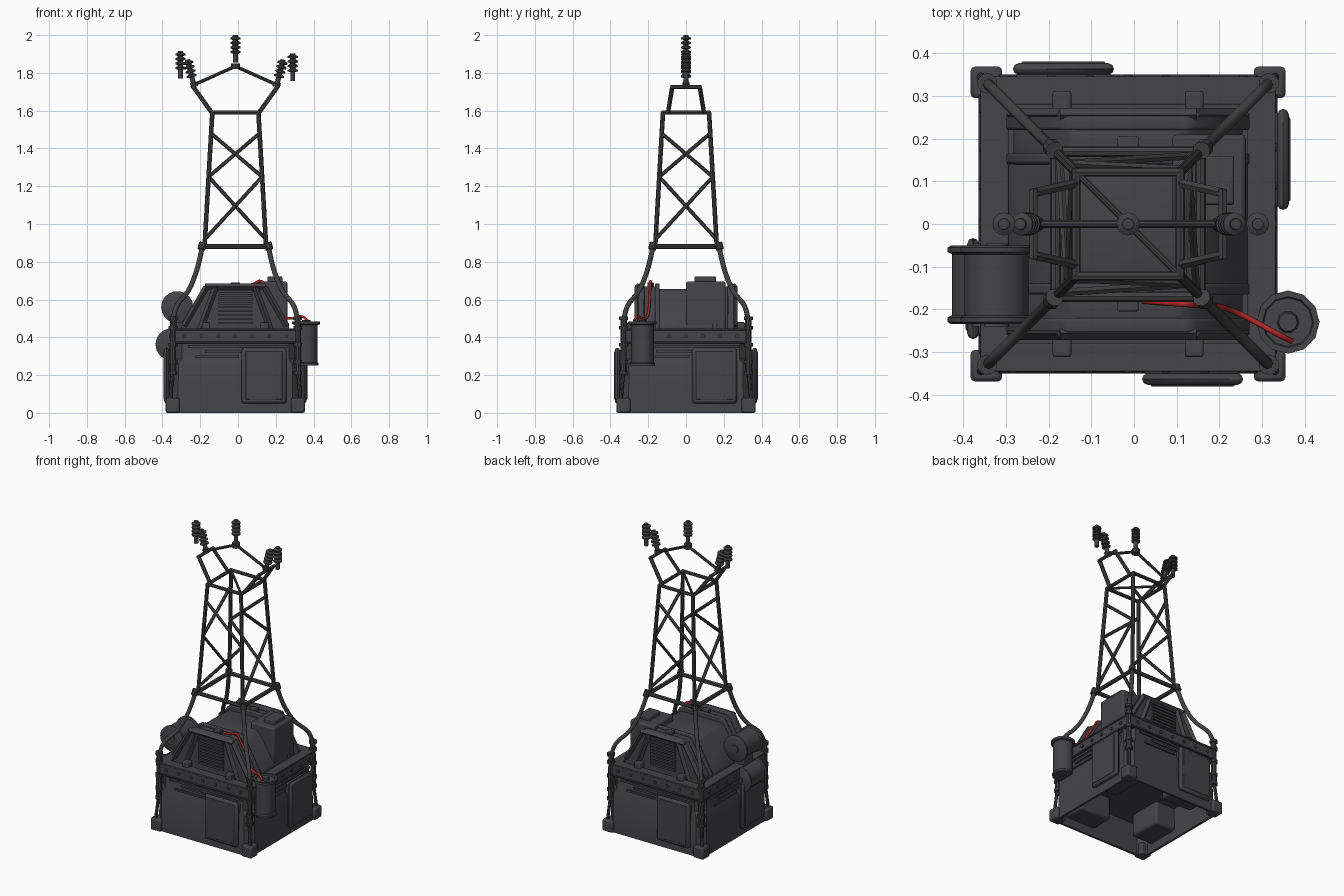
import bpy, bmesh, math
from mathutils import Vector, Matrix

if "Cube" in bpy.data.objects:
    bpy.data.objects.remove(bpy.data.objects["Cube"])

C = -0.014  # centre line of the tower


def material(name, rgb):
    m = bpy.data.materials.new(name)
    m.diffuse_color = (*rgb, 1)
    m.use_nodes = True
    m.node_tree.nodes["Principled BSDF"].inputs["Base Color"].default_value = m.diffuse_color
    return m


STEEL = material("dark_steel", (0.058, 0.057, 0.064))
FRAME = material("frame_steel", (0.053, 0.053, 0.056))
RED = material("red_cable", (0.45, 0.02, 0.02))


def finish(bm, name, mat, bevel=0, smooth=True):
    bmesh.ops.recalc_face_normals(bm, faces=bm.faces)
    me = bpy.data.meshes.new(name)
    bm.to_mesh(me)
    bm.free()
    ob = bpy.data.objects.new(name, me)
    bpy.context.collection.objects.link(ob)
    me.materials.append(mat)
    if bevel:
        b = ob.modifiers.new("Bevel", "BEVEL")
        b.width, b.segments, b.limit_method = bevel, 2, "ANGLE"
    if smooth:
        bpy.ops.object.select_all(action="DESELECT")
        bpy.context.view_layer.objects.active = ob
        ob.select_set(True)
        bpy.ops.object.shade_smooth_by_angle(angle=math.radians(35))
    return ob


def add_box(bm, x0, x1, y0, y1, z0, z1):
    mat = Matrix.Translation(((x0 + x1) / 2, (y0 + y1) / 2, (z0 + z1) / 2)) @ \
        Matrix.Diagonal((x1 - x0, y1 - y0, z1 - z0, 1))
    bmesh.ops.create_cube(bm, size=1, matrix=mat)


def box(name, *dims, mat=STEEL, bevel=0.006):
    bm = bmesh.new()
    add_box(bm, *dims)
    return finish(bm, name, mat, bevel)


def add_rod(bm, a, b, r, n=8):
    a, b = Vector(a), Vector(b)
    rot = (b - a).to_track_quat("Z", "Y").to_matrix().to_4x4()
    bmesh.ops.create_cone(bm, cap_ends=True, segments=n, radius1=r, radius2=r,
                          depth=(b - a).length, matrix=Matrix.Translation((a + b) / 2) @ rot)


def lathe(name, profile, base, axis, n=16, mat=STEEL):
    """Spin (radius, height) points around an axis through base."""
    bm = bmesh.new()
    rings = [[bm.verts.new((r * math.cos(i * math.tau / n), r * math.sin(i * math.tau / n), h))
              for i in range(n)] for r, h in profile]
    for p, q in zip(rings, rings[1:]):
        for i in range(n):
            bm.faces.new((p[i], p[(i + 1) % n], q[(i + 1) % n], q[i]))
    bm.faces.new(rings[0][::-1])
    bm.faces.new(rings[-1])
    rot = Vector(axis).to_track_quat("Z", "Y").to_matrix().to_4x4()
    bm.transform(Matrix.Translation(base) @ rot)
    return finish(bm, name, mat)


def tube(name, pts, r, mat):
    cu = bpy.data.curves.new(name, "CURVE")
    cu.dimensions, cu.bevel_depth, cu.bevel_resolution, cu.resolution_u = "3D", r, 2, 5
    cu.use_fill_caps = True
    sp = cu.splines.new("BEZIER")
    sp.bezier_points.add(len(pts) - 1)
    for bp, p in zip(sp.bezier_points, pts):
        bp.co = p
        bp.handle_left_type = bp.handle_right_type = "AUTO"
    ob = bpy.data.objects.new(name, cu)
    bpy.context.collection.objects.link(ob)
    cu.materials.append(mat)


def trapezoid(name, y0, y1, z0, z1, w0, w1, bevel=0.01):
    """Hood with sloped sides and a short vertical foot."""
    prof = [(-w0, z0), (w0, z0), (w0, z0 + .06), (w1, z1 - .015), (w1 - .025, z1),
            (-w1 + .025, z1), (-w1, z1 - .015), (-w0, z0 + .06)]
    bm = bmesh.new()
    f = bm.faces.new([bm.verts.new((C + x, y0, z)) for x, z in prof])
    ext = bmesh.ops.extrude_face_region(bm, geom=[f])["geom"]
    bmesh.ops.translate(bm, vec=(0, y1 - y0, 0),
                        verts=[v for v in ext if isinstance(v, bmesh.types.BMVert)])
    return finish(bm, name, STEEL, bevel)


def turned(bm, k):
    """Turn a part built on the front side to side k."""
    bm.transform(Matrix.Translation((C, 0, 0)) @ Matrix.Rotation(k * math.pi / 2, 4, "Z"))
    return bm


# hollow base shell with cut corners, open underneath
bm = bmesh.new()


def octagon(h, c, z):
    p = [(-h + c, -h), (h - c, -h), (h, -h + c), (h, h - c),
         (h - c, h), (-h + c, h), (-h, h - c), (-h, -h + c)]
    return [bm.verts.new((C + x, y, z)) for x, y in p]


rings = [octagon(*a) for a in ((.33, .045, .20), (.335, .045, 0), (.35, .045, 0), (.346, .045, .26),
                               (.333, .05, .285), (.333, .05, .38))]
for p, q in zip(rings, rings[1:]):
    for i in range(8):
        bm.faces.new((p[i], p[(i + 1) % 8], q[(i + 1) % 8], q[i]))
bm.faces.new(rings[0])
bm.faces.new(rings[-1])
finish(bm, "base_shell", STEEL)
box("deck", C - .32, C + .32, -.32, .32, .37, .415)

# parts repeated on the four sides
for k in range(4):
    bm = bmesh.new()
    add_box(bm, .038, .264, -.36, -.19, .055, .335)
    finish(turned(bm, k), "cabinet", STEEL, .015)
    bm = bmesh.new()
    add_box(bm, .033, .27, -.377, -.35, .05, .345)
    finish(turned(bm, k), "cabinet_door", STEEL, .016)
    bm = bmesh.new()
    add_box(bm, .053, .25, -.381, -.37, .07, .325)
    finish(turned(bm, k), "door_panel", STEEL, .004)
    bm = bmesh.new()
    add_box(bm, -.32, .32, -.34, -.29, .375, .44)
    add_box(bm, -.32, .32, -.346, -.28, .436, .447)
    add_box(bm, -.32, .32, -.346, -.28, .368, .378)
    finish(turned(bm, k), "deck_beam", STEEL, .003)
    bm = bmesh.new()
    for i in range(7):
        x = -.27 + i * .09
        add_rod(bm, (x, -.338, .407), (x, -.348, .407), .01, 8)
    finish(turned(bm, k), "rivets", STEEL)
    bm = bmesh.new()
    for x0, x1, z in ((-.21, .02, .29), (-.16, .22, .318), (-.25, .28, .346)):
        add_box(bm, x0, x1, -.343, -.325, z, z + .013)
    finish(turned(bm, k), "louvre_strips", STEEL)

# corner feet, posts and curved legs
for sx in (-1, 1):
    for sy in (-1, 1):
        def P(d, z):
            return (C + sx * d, sy * d, z)
        xs, ys = sorted((C + sx * .295, C + sx * .369)), sorted((sy * .295, sy * .369))
        box("foot", *xs, *ys, 0, .078, bevel=.01)
        bm = bmesh.new()
        add_rod(bm, P(.345, .07), P(.332, .22), .01)
        add_rod(bm, P(.332, .2), P(.329, .51), .017, 10)
        for z in (.21, .27, .36, .45, .5):
            add_rod(bm, P(.33, z - .009), P(.33, z + .009), .024, 10)
        finish(bm, "corner_post", FRAME)
        tube("curved_leg", [P(.329, .5), P(.31, .565), P(.25, .645), P(.213, .73),
                            P(.19, .81), P(.175, .88)], .013, FRAME)
        bm = bmesh.new()
        add_rod(bm, P(.18, .865), P(.172, .9), .021, 10)
        add_rod(bm, P(.163, .88), P(.122, 1.59), .012)
        finish(bm, "tower_post", FRAME)


# lattice: one zigzag of diagonals on each tower face
def half(z):
    return .163 + (.122 - .163) * (z - .88) / .71


for k in range(4):
    bm = bmesh.new()
    add_rod(bm, (-.18, -.17, .88), (.18, -.17, .88), .013)
    add_rod(bm, (-.128, -.122, 1.59), (.128, -.122, 1.59), .011)
    for s, z0, z1 in ((-1, .92, 1.25), (1, 1.25, 1.48)):
        a, b = half(z0), half(z1)
        add_rod(bm, (s * a, -a, z0), (-s * b, -b, z1), .01, 6)
    finish(turned(bm, k), "tower_lattice", FRAME)
bm = bmesh.new()
add_rod(bm, (C - .122, .122, 1.59), (C + .122, -.122, 1.59), .008)
finish(bm, "top_diagonal", FRAME)

# cross-arms at the top
bm = bmesh.new()
for s in (-1, 1):
    for y in (-1, 1):
        add_rod(bm, (C + s * .125, y * .095, 1.59), (C + s * .222, y * .073, 1.725), .012, 6)
    add_rod(bm, (C + s * .222, -.082, 1.725), (C + s * .222, .082, 1.725), .011, 6)
    add_rod(bm, (C + s * .235, 0, 1.73), (C, 0, 1.835), .009)
    add_rod(bm, (C + s * .215, 0, 1.725), (C + s * .222, 0, 1.75), .02, 10)
add_rod(bm, (C, 0, 1.82), (C, 0, 1.85), .025, 10)
finish(bm, "cross_arms", FRAME)

# ribbed insulators
prof = [(.013, 0), (.013, .048)]
for i in range(4):
    z = .05 + i * .024
    prof += [(.027, z), (.027, z + .009), (.014, z + .016), (.014, z + .022)]
prof += [(.013, .145)]
for base, axis in (((C, 0, 1.855), (0, 0, 1)),
                   ((C - .218, 0, 1.73), (-.25, 0, 1)), ((C + .218, 0, 1.73), (.25, 0, 1)),
                   ((-.305, 0, 1.77), (0, 0, 1)), ((.29, 0, 1.757), (0, 0, 1))):
    lathe("insulator", prof, base, axis, 12, FRAME)

# engine housing, end hoods with raised rims and grilles
trapezoid("centre_housing", -.15, .15, .40, .655, .28, .17, .012)
for s in (-1, 1):
    def Y(a, b):
        return sorted((s * a, s * b))
    trapezoid("end_hood", *Y(.14, .235), .40, .67, .268, .148)
    trapezoid("hood_rim", *Y(.14, .165), .40, .685, .285, .165, .006)
    trapezoid("hood_rim", *Y(.22, .255), .40, .685, .285, .165, .006)
    bm = bmesh.new()
    for x in (-1, 1):
        for a, b in (((.272, .46), (.155, .665)), ((.19, .43), (.105, .665))):
            add_rod(bm, (C + x * a[0], s * .256, a[1]), (C + x * b[0], s * .256, b[1]), .016, 4)
    add_rod(bm, (C - .16, s * .256, .67), (C + .16, s * .256, .67), .016, 4)
    finish(bm, "hood_frame", STEEL)
    bm = bmesh.new()
    for i in range(9):
        add_box(bm, C - .09, C + .09, *Y(.25, .268), .47 + i * .021, .482 + i * .021)
    finish(bm, "grille", STEEL)
    for x in (-.155, .155):
        box("deck_block", C + x - .022, C + x + .022, *Y(.265, .312), .41, .48)
    box("hood_latch", C - .025, C + .025, *Y(.17, .205), .66, .69, bevel=.004)

# tall side box with cap
box("side_box", .09, .262, 0, .21, .40, .695, bevel=.01)
box("side_box_cap", .155, .235, .045, .16, .69, .722)

# cable drums
drum = [(.076, 0), (.085, .005), (.085, .016), (.075, .021), (.075, .164),
        (.085, .169), (.085, .18), (.076, .185)]
for x, z in ((-.322, .56), (-.352, .363)):
    lathe("side_drum", drum, (x, -.235, z), (0, 1, 0), 18)
    for y in (-.24, -.06):
        lathe("drum_hub", [(.03, 0), (.025, .014)], (x, y, z), (0, 1, 0), 12)
box("drum_bracket", -.36, -.27, -.19, -.09, .36, .56)
can = [(.066, 0), (.066, .012), (.06, .018), (.06, .215), (.074, .22), (.074, .235), (.06, .235), (.057, .225)]
lathe("cable_can", can, (.361, -.23, .25), (0, 0, 1), 12)
lathe("can_spindle", [(.026, 0), (.022, .02)], (.361, -.23, .473), (0, 0, 1), 10)

# loose red cable lying over the hood
tube("red_cable", [(.02, -.18, .675), (.08, -.185, .682), (.12, -.188, .698), (.15, -.19, .66),
                   (.205, -.195, .565), (.235, -.205, .51), (.28, -.227, .5), (.34, -.26, .51),
                   (.37, -.275, .488)], .0068, RED)
